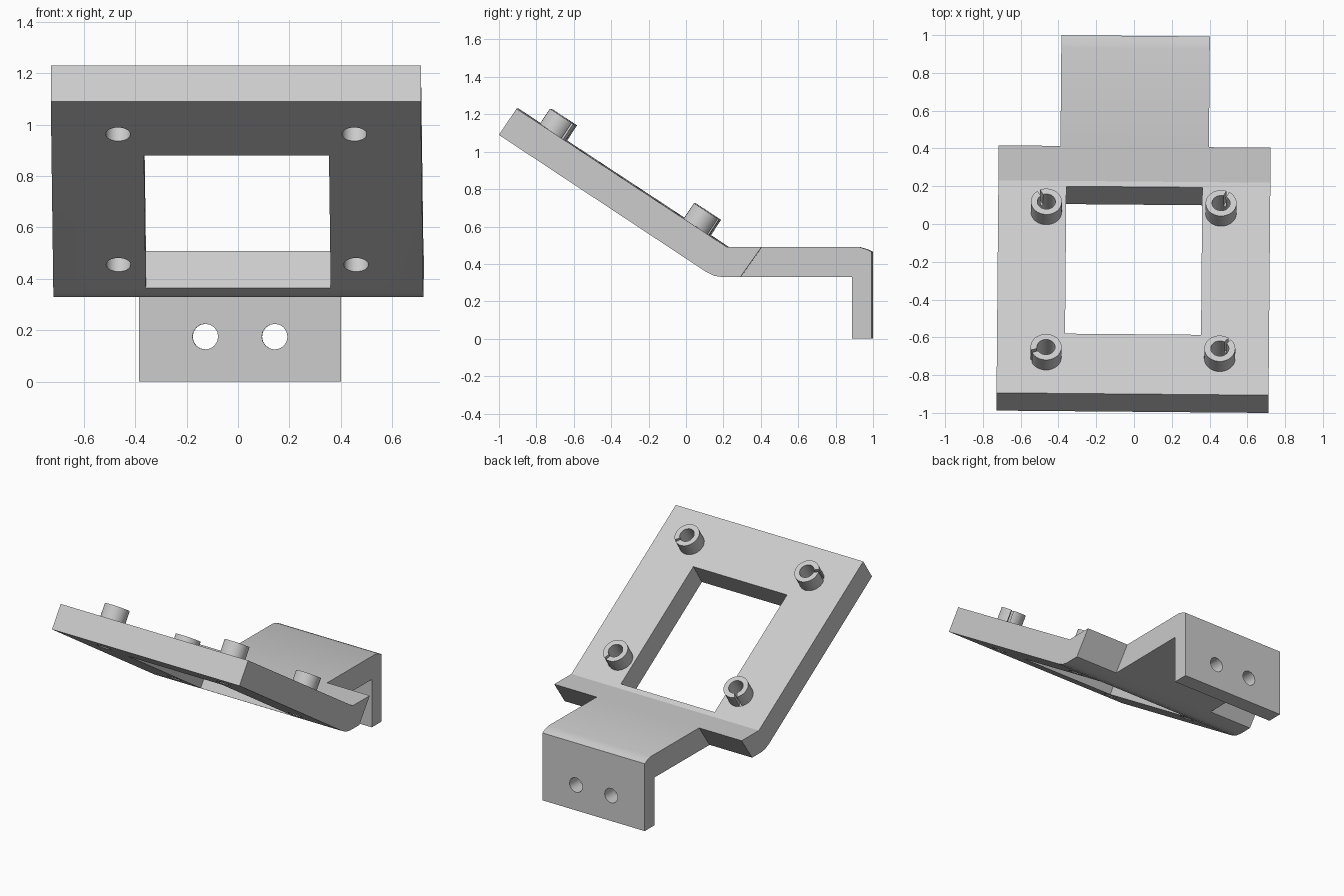
import bpy, bmesh, math
from mathutils import Matrix, Vector

cube = bpy.data.objects.get("Cube")
if cube:
    bpy.data.objects.remove(cube, do_unlink=True)

grey = bpy.data.materials.new("light grey")
grey.use_nodes = True
colour = (0.6, 0.6, 0.6, 1)
grey.diffuse_color = colour
grey.node_tree.nodes["Principled BSDF"].inputs["Base Color"].default_value = colour

YAW = Matrix.Rotation(math.radians(-0.5), 4, 'Z')
TILT = Matrix.Rotation(math.radians(-33.3), 4, 'X')


def finish(name, bm):
    bmesh.ops.recalc_face_normals(bm, faces=bm.faces)
    bm.transform(YAW)
    mesh = bpy.data.meshes.new(name)
    bm.to_mesh(mesh)
    bm.free()
    mesh.materials.append(grey)
    obj = bpy.data.objects.new(name, mesh)
    bpy.context.collection.objects.link(obj)
    return obj


def extrusion(name, profile, half_width):
    """Side profile (y, z) extruded across x."""
    bm = bmesh.new()
    face = bm.faces.new([bm.verts.new((-half_width, y, z)) for y, z in profile])
    new = bmesh.ops.extrude_face_region(bm, geom=[face])["geom"]
    bmesh.ops.translate(bm, vec=(2 * half_width, 0, 0),
                        verts=[v for v in new if isinstance(v, bmesh.types.BMVert)])
    return finish(name, bm)


def cylinder(name, radius, low, high, frame, sides=32):
    """Cylinder along the frame's z axis, from low to high."""
    bm = bmesh.new()
    bmesh.ops.create_cone(bm, cap_ends=True, segments=sides, radius1=radius, radius2=radius,
                          depth=high - low, matrix=frame @ Matrix.Translation((0, 0, (low + high) / 2)))
    return finish(name, bm)


def box(name, size, centre, frame):
    bm = bmesh.new()
    bmesh.ops.create_cube(bm, size=1, matrix=frame @ Matrix.Translation(centre)
                          @ Matrix.Diagonal((*size, 1)))
    return finish(name, bm)


def cut(target, cutter, keep=False):
    cutter.hide_render = True
    mod = target.modifiers.new("cut", 'BOOLEAN')
    mod.operation, mod.solver, mod.object = 'DIFFERENCE', 'EXACT', cutter
    bpy.context.view_layer.objects.active = target
    bpy.ops.object.modifier_apply(modifier=mod.name)
    if not keep:
        bpy.data.objects.remove(cutter, do_unlink=True)


# Sloping plate with a bent tail
plate = extrusion("sloping_plate", [
    (-0.994, 1.09), (-0.9, 1.23), (0.225, 0.49), (0.41, 0.49), (0.297, 0.33),
    (0.2, 0.33), (0.155, 0.337), (0.11, 0.36)], 0.72)

# Tongue that turns down into the mounting flange
bracket = extrusion("mounting_bracket", [
    (0.41, 0.49), (0.93, 0.49), (0.97, 0.478), (0.996, 0.465), (0.996, 0),
    (0.89, 0), (0.89, 0.33), (0.297, 0.33)], 0.393)

# Window through the plate
window_frame = Matrix.Translation((0, -0.195, 0.763)) @ TILT
cut(plate, box("window_cutter", (0.72, 0.934, 0.6), (0, 0, 0), window_frame))

# Screw holes in the flange
for x in (-0.135, 0.135):
    frame = Matrix.Translation((x, 0.94, 0.175)) @ Matrix.Rotation(math.pi / 2, 4, 'X')
    cut(bracket, cylinder("screw_hole_cutter", 0.05, -0.2, 0.2, frame, 16))

# Slit hollow posts: name, x, y, z on the plate, slit direction in degrees
posts = [("front_right_post", -0.46, -0.71, 1.102, 200),
         ("front_left_post", 0.46, -0.71, 1.102, 50),
         ("back_right_post", -0.465, 0.06, 0.597, 120),
         ("back_left_post", 0.46, 0.06, 0.597, 65)]
parts = [plate, bracket]
for name, x, y, z, slit in posts:
    frame = Matrix.Translation((x, y, z)) @ TILT
    post = cylinder(name, 0.082, -0.01, 0.1, frame)
    bore = cylinder("bore_cutter", 0.048, -0.4, 0.4, frame)
    cut(plate, bore, keep=True)
    cut(post, bore)
    turned = frame @ Matrix.Rotation(math.radians(slit), 4, 'Z')
    cut(post, box("slit_cutter", (0.1, 0.016, 0.4), (0.07, 0, 0.202), turned))
    parts.append(post)

# Smooth the round walls, keep the edges sharp
bpy.ops.object.select_all(action='DESELECT')
for part in parts:
    part.select_set(True)
bpy.context.view_layer.objects.active = plate
bpy.ops.object.shade_smooth_by_angle(angle=math.radians(25))
